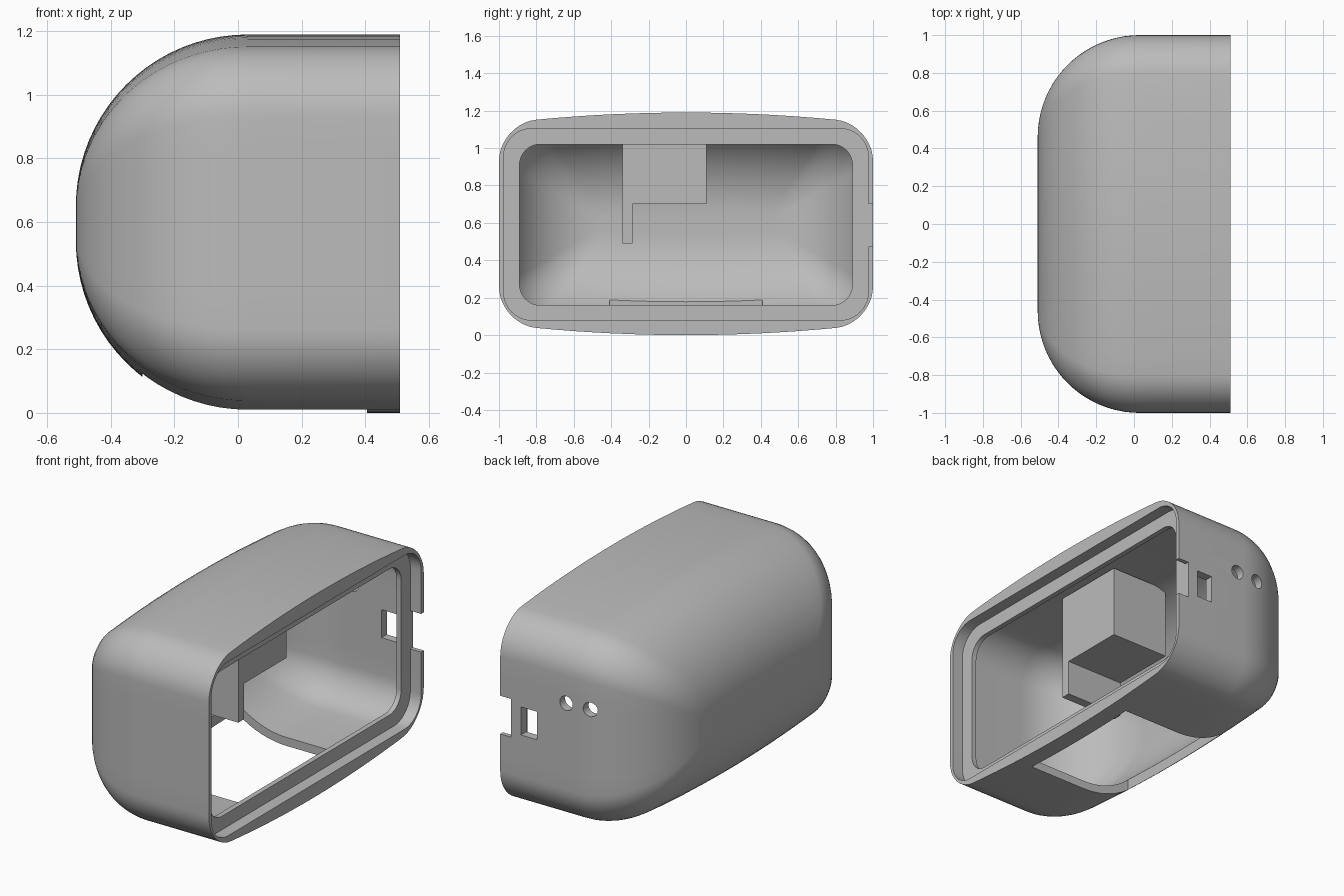
import bpy, bmesh
from math import sin, cos, pi, radians

if "Cube" in bpy.data.objects:
    bpy.data.objects.remove(bpy.data.objects["Cube"], do_unlink=True)

grey = bpy.data.materials.new("plain grey")
grey.use_nodes = True
grey.diffuse_color = (0.5, 0.5, 0.5, 1)
grey.node_tree.nodes["Principled BSDF"].inputs["Base Color"].default_value = (0.5, 0.5, 0.5, 1)

MID = 0.595      # height of the shell axis
R = 0.54         # rounding of the closed end
WALL = 0.05


def make_object(name, bm):
    bmesh.ops.recalc_face_normals(bm, faces=bm.faces)
    mesh = bpy.data.meshes.new(name)
    bm.to_mesh(mesh)
    bm.free()
    mesh.materials.append(grey)
    obj = bpy.data.objects.new(name, mesh)
    bpy.context.collection.objects.link(obj)
    return obj


def section(x, a, b, r, bulge=0.0, mid=MID):
    """Rounded rectangle across x, its top and bottom bowed by bulge."""
    c = b - bulge
    corners = [(a - r, c - r), (r - a, c - r), (r - a, r - c), (a - r, r - c)]
    steps, pts = 10, []
    for q, (cy, cz) in enumerate(corners):
        for i in range(steps + 1):
            t = (q + i / steps) * pi / 2
            pts.append((cy + r * cos(t), cz + r * sin(t)))
        ny, nz = corners[(q + 1) % 4]
        t = (q + 1) * pi / 2
        end = (ny + r * cos(t), nz + r * sin(t))
        start, n = pts[-1], 16 if q % 2 == 0 else 6
        pts += [(start[0] + (end[0] - start[0]) * k / n,
                 start[1] + (end[1] - start[1]) * k / n) for k in range(1, n)]
    return [(x, y, mid + z * (1 + bulge / c * (1 - (y / a) ** 2))) for y, z in pts]


def shell_section(x, d):
    """Shell outline moved inward by d."""
    return section(x, 1 - d, MID - d, 0.2 * (1 - 0.9 * d / R), 0.06 * (1 - d) ** 2)


def dome(offset):
    """Sections of the rounded end, from the closed tip towards the opening."""
    rad, n = R - offset, 20
    angles = [pi / 2 * (n - i) / n for i in range(n + 1)]
    return [shell_section(0.03 - rad * sin(t), offset + rad * (1 - cos(t))) for t in angles]


# Shell: outside, stepped rim, ledge and cavity as one closed skin
loops = dome(0)
loops += [shell_section(0.51, 0),
          section(0.51, 0.975, 0.512, 0.15, mid=0.592),
          section(0.44, 0.975, 0.512, 0.15, mid=0.592),
          section(0.44, 0.89, 0.43, 0.11, mid=0.59),
          section(0.41, 0.89, 0.43, 0.11, mid=0.59),
          shell_section(0.41, WALL)]
loops += reversed(dome(WALL))
bm = bmesh.new()
rings = [[bm.verts.new(p) for p in loop] for loop in loops]
for r0, r1 in zip(rings, rings[1:]):
    for i in range(len(r0)):
        j = (i + 1) % len(r0)
        bm.faces.new((r0[i], r0[j], r1[j], r1[i]))
bm.faces.new(rings[0])
bm.faces.new(rings[-1])
shell = make_object("shell", bm)

# Mounting block with a hanging tab, an L profile extruded along x
bm = bmesh.new()
profile = [(-0.34, 0.49), (-0.285, 0.49), (-0.285, 0.70), (0.11, 0.70), (0.11, 1.13), (-0.34, 1.13)]
face = bm.faces.new([bm.verts.new((0.24, y, z)) for y, z in profile])
moved = bmesh.ops.extrude_face_region(bm, geom=[face], use_keep_orig=True)["geom"]
bmesh.ops.translate(bm, vec=(-0.38, 0, 0), verts=[v for v in moved if isinstance(v, bmesh.types.BMVert)])
block = make_object("mounting_block", bm)


def box_cutter(lo, hi):
    bm = bmesh.new()
    bmesh.ops.create_cube(bm, size=1)
    for v in bm.verts:
        v.co = [hi[k] if v.co[k] > 0 else lo[k] for k in range(3)]
    return make_object("cutter", bm)


def drill_cutter(x, z, y0, y1, radius):
    bm = bmesh.new()
    bmesh.ops.create_cone(bm, cap_ends=True, segments=32, radius1=radius, radius2=radius, depth=y1 - y0)
    for v in bm.verts:
        v.co = (x + v.co.x, (y0 + y1) / 2 + v.co.z, z + v.co.y)
    return make_object("cutter", bm)


def activate(obj):
    bpy.ops.object.select_all(action='DESELECT')
    obj.select_set(True)
    bpy.context.view_layer.objects.active = obj


def cut(obj, cutter):
    cutter.hide_render = True
    mod = obj.modifiers.new("cut", 'BOOLEAN')
    mod.operation, mod.solver, mod.object = 'DIFFERENCE', 'EXACT', cutter
    activate(obj)
    bpy.ops.object.modifier_apply(modifier=mod.name)
    bpy.data.objects.remove(cutter, do_unlink=True)


# Bottom opening, rim notch and latch slot
cut(shell, box_cutter((-0.3, -0.41, -0.1), (0.405, 0.41, 0.35)))
cut(shell, box_cutter((0.441, 0.96, 0.475), (0.6, 1.1, 0.70)))
cut(shell, box_cutter((0.27, 0.9, 0.505), (0.375, 1.1, 0.67)))

# Paired holes through the left wall and the block
for x in (0.08, -0.07):
    cut(shell, drill_cutter(x, 0.77, 0.8, 1.1, 0.042))
    cut(block, drill_cutter(x, 0.76, -0.5, 0.3, 0.024))

for obj in (shell, block):
    activate(obj)
    bpy.ops.object.shade_smooth_by_angle(angle=radians(30))
